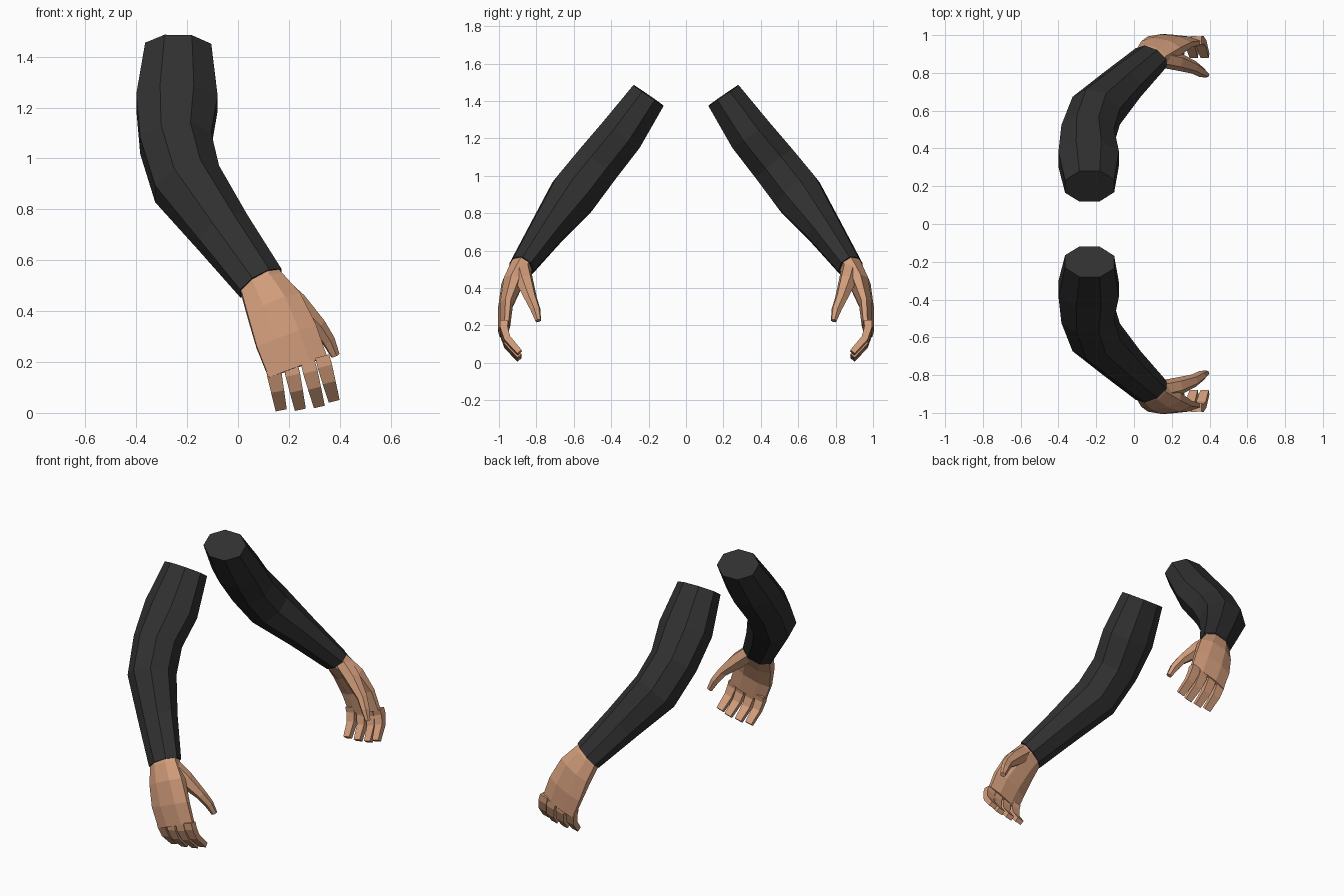
import bpy, bmesh, math
from mathutils import Vector

if "Cube" in bpy.data.objects:
    bpy.data.objects.remove(bpy.data.objects["Cube"])


def material(name, rgb):
    m = bpy.data.materials.new(name)
    m.diffuse_color = (*rgb, 1)
    m.use_nodes = True
    m.node_tree.nodes["Principled BSDF"].inputs["Base Color"].default_value = m.diffuse_color
    return m


sleeve_mat = material("dark_cloth", (0.03, 0.03, 0.03))
skin_mat = material("skin", (0.65, 0.34, 0.2))


def loft(name, stations, sides, across, mat):
    """Flat-faced tube through (x, y, z, half_width, half_depth), mirrored over y = 0."""
    bm = bmesh.new()
    pts = [Vector(s[:3]) for s in stations]
    rings = []
    grow = 1 / math.cos(math.pi / sides)
    for i, (p, s) in enumerate(zip(pts, stations)):
        t = Vector()
        if i > 0:
            t += (p - pts[i - 1]).normalized()
        if i < len(pts) - 1:
            t += (pts[i + 1] - p).normalized()
        t.normalize()
        u = Vector(across)
        u = (u - u.dot(t) * t).normalized()
        v = t.cross(u)
        ring = []
        for k in range(sides):
            a = 2 * math.pi * (k + 0.5) / sides
            ring.append(bm.verts.new(p + u * math.cos(a) * s[3] * grow
                                     + v * math.sin(a) * s[4] * grow))
        rings.append(ring)
    for r, q in zip(rings, rings[1:]):
        for k in range(sides):
            j = (k + 1) % sides
            bm.faces.new((r[k], r[j], q[j], q[k]))
    bm.faces.new(rings[0])
    bm.faces.new(rings[-1])
    bmesh.ops.recalc_face_normals(bm, faces=bm.faces)
    me = bpy.data.meshes.new(name)
    bm.to_mesh(me)
    bm.free()
    me.materials.append(mat)
    ob = bpy.data.objects.new(name, me)
    bpy.context.collection.objects.link(ob)
    mod = ob.modifiers.new("other_side", "MIRROR")
    mod.use_axis = (False, True, False)
    mod.use_mirror_merge = False
    return ob


# Sleeved arm from shoulder cut to wrist
loft("sleeve", [
    (-0.235, -0.20, 1.43, 0.13, 0.098),
    (-0.24, -0.345, 1.22, 0.16, 0.12),
    (-0.245, -0.475, 1.06, 0.14, 0.125),
    (-0.20, -0.60, 0.90, 0.135, 0.13),
    (-0.06, -0.74, 0.71, 0.112, 0.095),
    (0.09, -0.88, 0.51, 0.095, 0.065),
], 8, (1, 0, 0), sleeve_mat)

# Palm from wrist to knuckles
loft("palm", [
    (0.075, -0.868, 0.53, 0.085, 0.055),
    (0.095, -0.888, 0.50, 0.09, 0.06),
    (0.142, -0.93, 0.42, 0.113, 0.054),
    (0.19, -0.965, 0.30, 0.125, 0.035),
    (0.235, -0.972, 0.18, 0.122, 0.027),
], 8, (0.96, 0.1, 0.25), skin_mat)

# Four curled fingers: base x, base z, tip x, tip z
fingers = [(0.14, 0.165, 0.168, 0.02), (0.212, 0.165, 0.243, 0.022),
           (0.28, 0.178, 0.318, 0.033), (0.337, 0.20, 0.376, 0.055)]
for i, (bx, bz, tx, tz) in enumerate(fingers):
    path = []
    for f, y, w, d in ((-0.15, -0.972, 0.028, 0.022), (0.1, -0.974, 0.029, 0.02),
                       (0.5, -0.955, 0.026, 0.018), (1, -0.89, 0.022, 0.015)):
        path.append((bx + (tx - bx) * f, y, bz + (tz - bz) * f, w, d))
    loft("finger_%d" % (i + 1), path, 4, (0.97, 0, 0.2), skin_mat)

# Thumb reaching inward from the wrist
loft("thumb", [
    (0.145, -0.88, 0.50, 0.045, 0.045),
    (0.225, -0.862, 0.43, 0.045, 0.042),
    (0.315, -0.83, 0.345, 0.028, 0.03),
    (0.355, -0.805, 0.285, 0.024, 0.024),
    (0.383, -0.79, 0.225, 0.016, 0.014),
], 6, (0.8, 0.2, 0.5), skin_mat)
